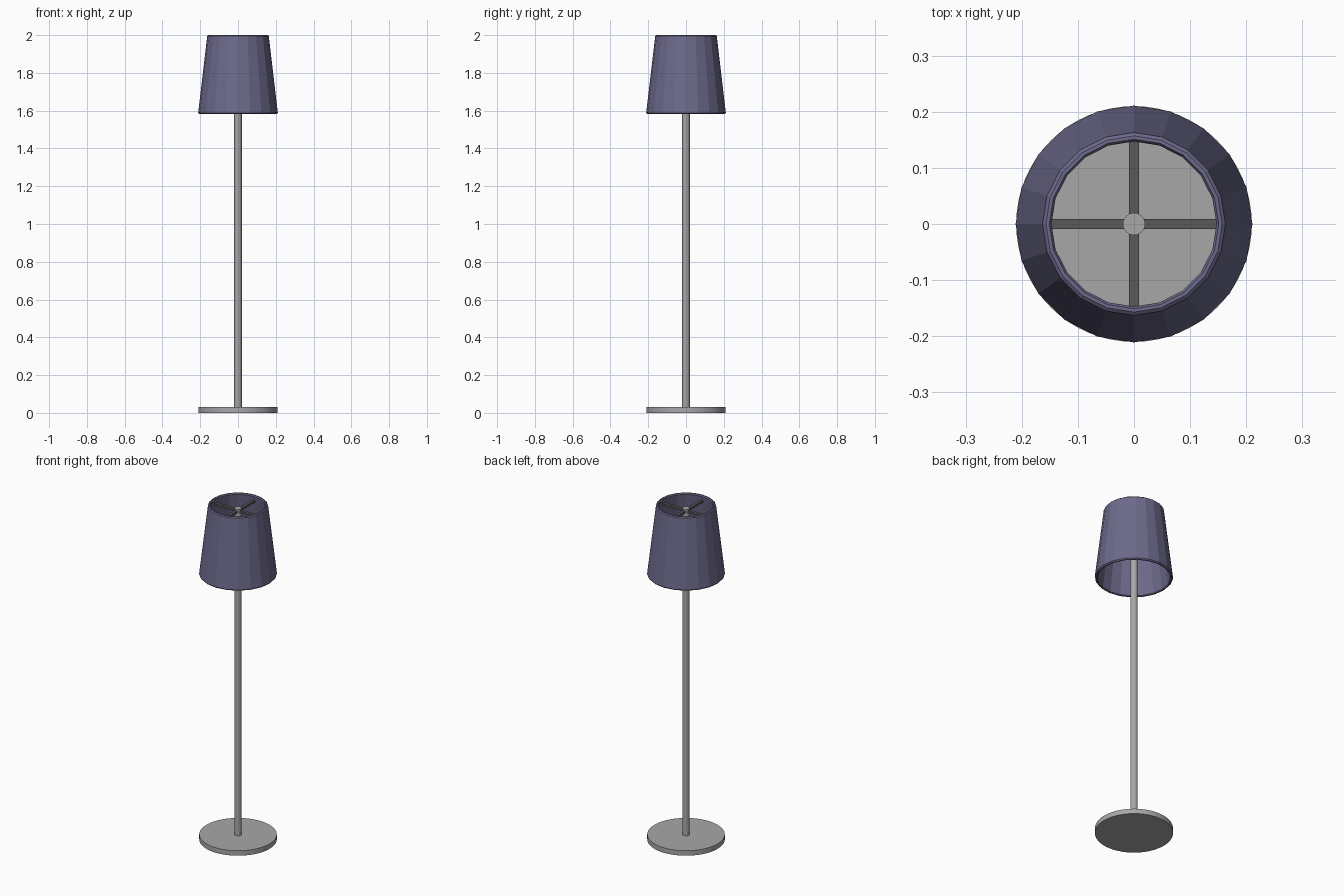
import bpy, bmesh, math
from mathutils import Matrix

if "Cube" in bpy.data.objects:
    bpy.data.objects.remove(bpy.data.objects["Cube"], do_unlink=True)


def material(name, rgb):
    mat = bpy.data.materials.new(name)
    mat.use_nodes = True
    mat.diffuse_color = (*rgb, 1)
    mat.node_tree.nodes["Principled BSDF"].inputs["Base Color"].default_value = (*rgb, 1)
    return mat


metal = material("grey_metal", (0.39, 0.39, 0.39))
dark = material("dark_metal", (0.1, 0.1, 0.1))
fabric = material("muted_violet_fabric", (0.15, 0.143, 0.255))


def finish(name, bm, mat, smooth=False):
    bmesh.ops.recalc_face_normals(bm, faces=bm.faces)
    mesh = bpy.data.meshes.new(name)
    bm.to_mesh(mesh)
    bm.free()
    mesh.materials.append(mat)
    obj = bpy.data.objects.new(name, mesh)
    bpy.context.collection.objects.link(obj)
    if smooth:
        bpy.ops.object.select_all(action="DESELECT")
        obj.select_set(True)
        bpy.context.view_layer.objects.active = obj
        bpy.ops.object.shade_smooth_by_angle(angle=math.radians(30))
    return obj


def disc(name, radius, z0, z1, sides, mat):
    bm = bmesh.new()
    bmesh.ops.create_cone(bm, cap_ends=True, segments=sides, radius1=radius, radius2=radius,
                          depth=z1 - z0, matrix=Matrix.Translation((0, 0, (z0 + z1) / 2)))
    return finish(name, bm, mat, smooth=True)


# Base and pole
disc("base", 0.21, 0, 0.03, 64, metal)
disc("pole", 0.02, 0.03, 1.98, 24, metal)

# Tapered faceted shade: closed wall profile (radius, z) turned around the pole
SIDES = 20
profile = [(0.206, 1.582), (0.211, 1.588), (0.163, 1.995), (0.157, 2.0),
           (0.151, 2.0), (0.147, 1.993), (0.196, 1.586), (0.2, 1.582)]
bm = bmesh.new()
rings = []
for i in range(SIDES):
    a = math.tau * i / SIDES
    rings.append([bm.verts.new((r * math.cos(a), r * math.sin(a), z)) for r, z in profile])
for i, ring in enumerate(rings):
    following = rings[(i + 1) % SIDES]
    for j in range(len(profile)):
        k = (j + 1) % len(profile)
        bm.faces.new((ring[j], following[j], following[k], ring[k]))
finish("lampshade", bm, fabric)

# Four spokes holding the shade to the pole
for i, side in enumerate(("left", "back", "right", "front")):
    bm = bmesh.new()
    shape = Matrix.Translation((0.083, 0, 1.965)) @ Matrix.Diagonal((0.136, 0.018, 0.012, 1))
    bmesh.ops.create_cube(bm, size=1, matrix=Matrix.Rotation(i * math.pi / 2, 4, "Z") @ shape)
    finish("spoke_" + side, bm, dark)
